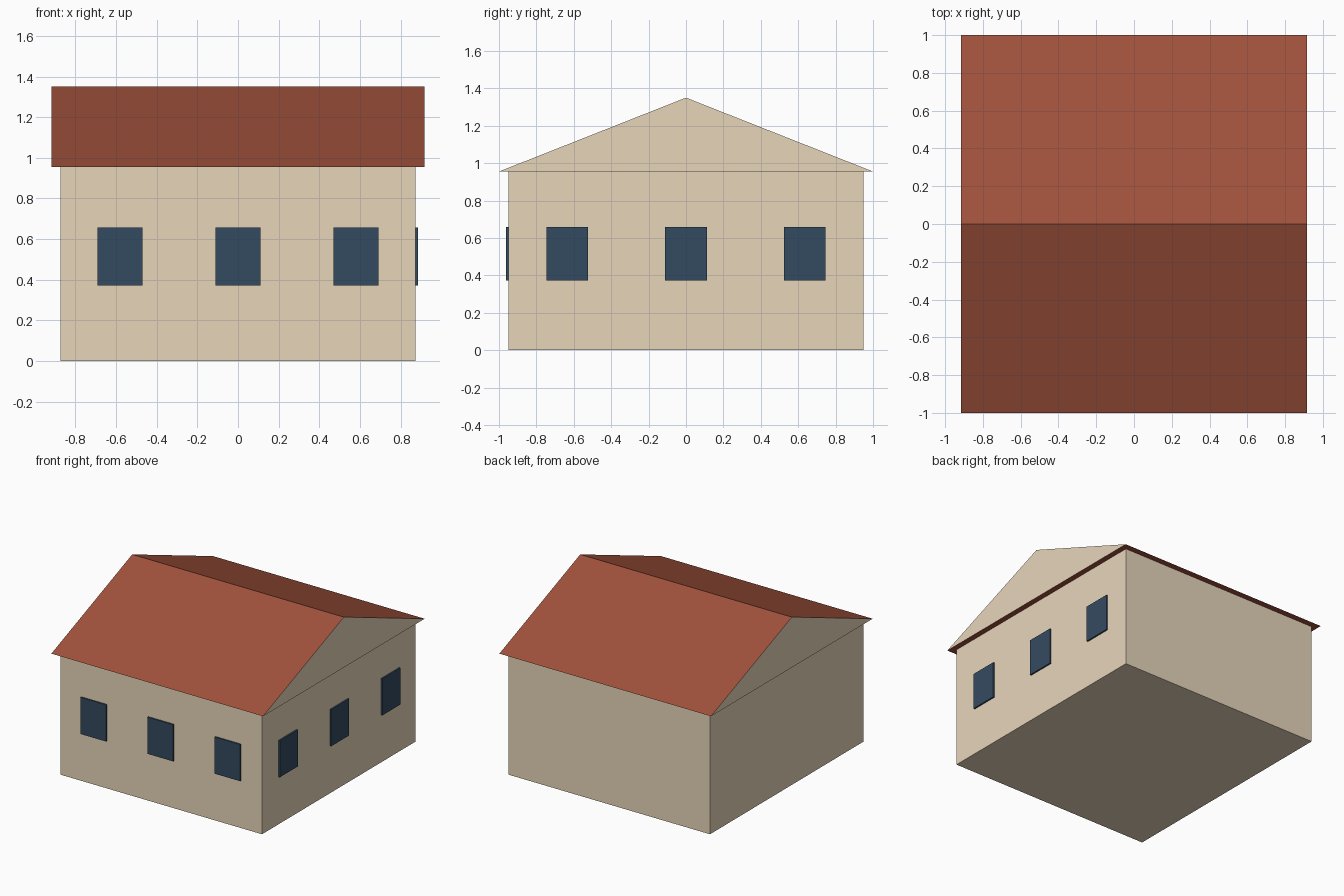
import bpy
import bmesh
from mathutils import Vector

if "Cube" in bpy.data.objects:
    bpy.data.objects.remove(bpy.data.objects["Cube"], do_unlink=True)


def make_material(name, rgb):
    mat = bpy.data.materials.new(name)
    mat.use_nodes = True
    mat.diffuse_color = (*rgb, 1)
    mat.node_tree.nodes["Principled BSDF"].inputs["Base Color"].default_value = (*rgb, 1)
    return mat


def add_object(name, bm, *materials):
    bmesh.ops.recalc_face_normals(bm, faces=bm.faces)
    mesh = bpy.data.meshes.new(name)
    for mat in materials:
        mesh.materials.append(mat)
    bm.to_mesh(mesh)
    bm.free()
    obj = bpy.data.objects.new(name, mesh)
    bpy.context.collection.objects.link(obj)
    return obj


def add_box(name, centre, size, mat):
    bm = bmesh.new()
    bmesh.ops.create_cube(bm, size=1)
    bmesh.ops.scale(bm, vec=size, verts=bm.verts)
    bmesh.ops.translate(bm, vec=centre, verts=bm.verts)
    return add_object(name, bm, mat)


plaster = make_material("beige plaster", (0.83, 0.69, 0.51))
tiles = make_material("red roof tiles", (0.35, 0.082, 0.045))
glass = make_material("dark blue glass", (0.034, 0.069, 0.115))

HALF_X, HALF_Y, EAVES, RIDGE = 0.873, 0.95, 0.955, 1.35
ROOF_X, ROOF_Y = 0.917, 1.0

# House body
add_box("walls", (0, 0, EAVES / 2), (2 * HALF_X, 2 * HALF_Y, EAVES), plaster)

# Gabled roof: a triangle extruded along x, with plaster gable ends
bm = bmesh.new()
profile = [(-ROOF_Y, EAVES), (ROOF_Y, EAVES), (0, RIDGE)]
gable = bm.faces.new([bm.verts.new((-ROOF_X, y, z)) for y, z in profile])
extruded = bmesh.ops.extrude_face_region(bm, geom=[gable], use_keep_orig=True)
moved = [v for v in extruded["geom"] if isinstance(v, bmesh.types.BMVert)]
bmesh.ops.translate(bm, vec=Vector((2 * ROOF_X, 0, 0)), verts=moved)
bm.normal_update()
for face in bm.faces:
    face.material_index = 1 if abs(face.normal.x) > 0.9 else 0
add_object("roof", bm, tiles, plaster)

# Window panes on the front and left walls
WIDTH, HEIGHT, DEPTH, MID_Z = 0.222, 0.287, 0.024, 0.515
for i, side in enumerate((-1, 0, 1), start=1):
    add_box(f"front_window_{i}", (side * 0.58, -HALF_Y, MID_Z),
            (WIDTH, DEPTH, HEIGHT), glass)
    add_box(f"left_window_{i}", (HALF_X, side * 0.635, MID_Z),
            (DEPTH, WIDTH, HEIGHT), glass)
